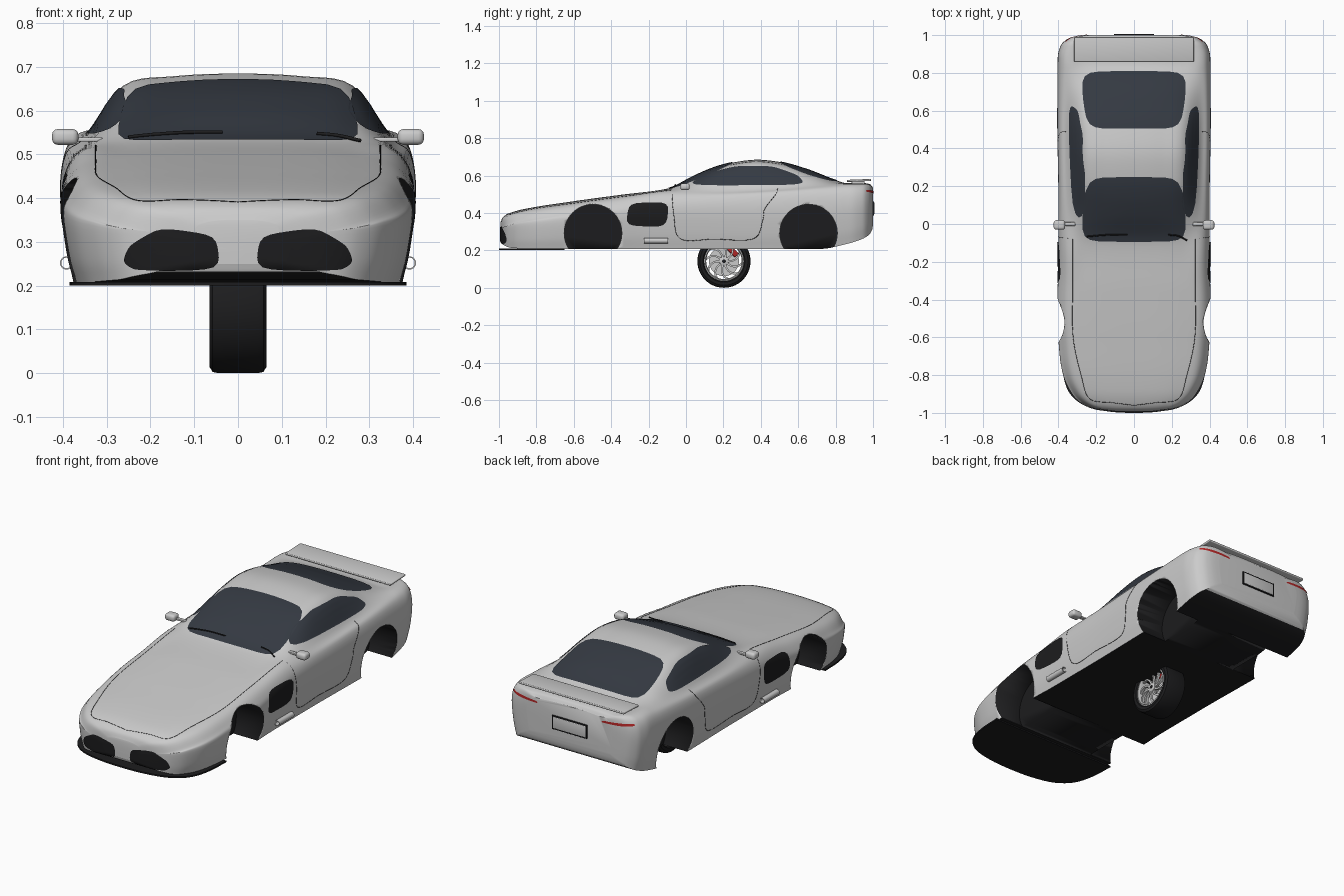
import bpy, bmesh, math
from mathutils import Vector, Matrix
from mathutils.bvhtree import BVHTree

if "Cube" in bpy.data.objects:
    bpy.data.objects.remove(bpy.data.objects["Cube"])


def mat(name, r, g, b):
    m = bpy.data.materials.new(name)
    m.diffuse_color = (r, g, b, 1)
    m.use_nodes = True
    m.node_tree.nodes["Principled BSDF"].inputs["Base Color"].default_value = m.diffuse_color
    return m


DARK = mat("black_trim", .012, .012, .013)
GLASS = mat("tinted_glass", .035, .042, .055)
RED = mat("red", .45, .02, .02)
PALE = mat("pale_metal", .62, .62, .6)


def finish(name, bm, material=None, angle=35, mirror=False, recalc=True):
    if recalc:
        bmesh.ops.recalc_face_normals(bm, faces=bm.faces[:])
    me = bpy.data.meshes.new(name)
    bm.to_mesh(me)
    bm.free()
    ob = bpy.data.objects.new(name, me)
    bpy.context.collection.objects.link(ob)
    if material:
        me.materials.append(material)
    if mirror:
        ob.modifiers.new("Mirror", 'MIRROR')
    bpy.ops.object.select_all(action='DESELECT')
    ob.select_set(True)
    bpy.context.view_layer.objects.active = ob
    bpy.ops.object.shade_smooth_by_angle(angle=math.radians(angle))
    return ob


def interp(keys, y):
    """Monotone cubic through (y, value) keys."""
    d = [(b[1] - a[1]) / (b[0] - a[0]) for a, b in zip(keys, keys[1:])]
    m = [d[0]] + [2 * p * q / (p + q) if p * q > 0 else 0 for p, q in zip(d, d[1:])] + [d[-1]]
    for i in range(len(d)):
        if y <= keys[i + 1][0] or i == len(d) - 1:
            h = keys[i + 1][0] - keys[i][0]
            t = (y - keys[i][0]) / h
            return ((2*t**3 - 3*t*t + 1) * keys[i][1] + (t**3 - 2*t*t + t) * h * m[i]
                    + (3*t*t - 2*t**3) * keys[i + 1][1] + (t**3 - t*t) * h * m[i + 1])


def catmull(pts, n):
    p = [2 * pts[0] - pts[1]] + pts + [2 * pts[-1] - pts[-2]]
    out = []
    for a, b, c, d in zip(p, p[1:], p[2:], p[3:]):
        for k in range(n):
            t = k / n
            out.append(.5 * (2*b + (c - a)*t + (2*a - 5*b + 4*c - d)*t*t + (3*b - a - 3*c + d)*t**3))
    return out + [pts[-1]]


# Body lines along the length: half width, underside, roof line, belt line
WIDTH = [(-.992, .11), (-.98, .2), (-.955, .27), (-.9, .328), (-.8, .375), (-.7, .393), (-.45, .408),
         (-.2, .4), (.1, .4), (.6, .407), (.88, .404), (.945, .388), (.98, .352), (.995, .305), (1, .26)]
UNDER = [(-.992, .25), (-.975, .228), (-.93, .213), (-.8, .208), (.72, .208), (.85, .232), (.94, .26),
         (.98, .285), (.995, .31), (1, .335)]
NOSE = [(-.992, .35), (-.98, .376), (-.95, .396), (-.88, .418), (-.6, .463), (-.35, .497), (-.1, .53)]
TAIL = [(.86, .56), (.95, .56), (.985, .553), (1, .535)]
ROOF = NOSE + [(.05, .601), (.15, .643), (.24, .668), (.38, .685), (.5, .673), (.65, .632), (.8, .575)] + TAIL
BELT = NOSE + [(.3, .542), (.8, .557)] + TAIL

# Lofted body shell
bm = bmesh.new()
rings = []
for i in range(101):
    y = .004 + .996 * math.sin((i / 50 - 1) * math.pi / 2)
    w, zb, zt, zd = (interp(k, y) for k in (WIDTH, UNDER, ROOF, BELT))
    c = min(1, max(0, (zt - zd) / .08))           # how much cabin there is here
    back = min(1, max(0, y + .3))
    half = [(.925*w, zb), (.97*w, zb + .25*(zd - zb)), (w, zb + .62*(zd - zb)),
            (.965*w, zd - .06 + .02*back), (.86*w, zd - .018 + .012*back),
            (.65*w, zt - .006 - .022*c), (.36*w, zt - .001 - .005*c), (0, zt)]
    pts = [Vector((x, y, z)) for x, z in half]
    pts += [Vector((-p.x, p.y, p.z)) for p in pts[-2::-1]]
    rings.append([bm.verts.new(p) for p in catmull(pts, 5)])
for a, b in zip(rings, rings[1:]):
    for j in range(len(a)):
        k = (j + 1) % len(a)
        bm.faces.new((a[j], a[k], b[k], b[j]))
bm.faces.new(rings[0])
bm.faces.new(rings[-1])
bmesh.ops.recalc_face_normals(bm, faces=bm.faces[:])
SKIN = BVHTree.FromBMesh(bm)
body = finish("body_shell", bm)

# Wheel arches cut through the shell
ARCHES, R, ZC = (-.497, .655), .154, .292
for y in ARCHES:
    for s in (-1, 1):
        bm = bmesh.new()
        bmesh.ops.create_cone(bm, cap_ends=True, segments=56, radius1=R, radius2=R, depth=.4,
                              matrix=Matrix.Translation((s * .43, y, ZC)) @ Matrix.Rotation(math.pi/2, 4, 'Y'))
        cutter = finish("arch_cutter", bm)
        cutter.hide_render = True
        mod = body.modifiers.new("Arch", 'BOOLEAN')
        mod.operation, mod.solver, mod.object = 'DIFFERENCE', 'EXACT', cutter
        bpy.context.view_layer.objects.active = body
        bpy.ops.object.modifier_move_to_index(modifier=mod.name, index=0)
        bpy.ops.object.modifier_apply(modifier=mod.name)
        bpy.data.objects.remove(cutter)
body.data.materials.clear()
body.data.materials.append(None)
body.data.materials.append(DARK)
for f in body.data.polygons:
    c = f.center
    in_arch = any(math.hypot(c.y - y, c.z - ZC) < R - 1e-5 for y in ARCHES)
    if in_arch or (f.normal.z < -.75 and c.z < .3):
        f.material_index = 1

VIEWS = {'front': lambda u, v: (Vector((u, -2, v)), Vector((0, 1, 0))),
         'rear': lambda u, v: (Vector((u, 2, v)), Vector((0, -1, 0))),
         'side': lambda u, v: (Vector((2, u, v)), Vector((-1, 0, 0))),
         'top': lambda u, v: (Vector((u, v, 2)), Vector((0, 0, -1)))}


def project(view, p, off):
    o, d = VIEWS[view](p[0], p[1])
    hit, n, _, _ = SKIN.ray_cast(o, d)
    return hit + n * off if hit else None


def panel(name, view, outline, material, mirror=True, off=.003, rounds=3):
    """Patch with rounded corners laid onto the body skin."""
    pts = [Vector(p) for p in outline]
    pts = [a.lerp(b, k / 6) for a, b in zip(pts, pts[1:] + pts[:1]) for k in range(6)]
    for _ in range(rounds):
        pts = [(a + 2*b + c) / 4 for a, b, c in zip(pts[-1:] + pts[:-1], pts, pts[1:] + pts[:1])]
    mid = sum(pts, Vector((0, 0))) / len(pts)
    bm, n = bmesh.new(), len(pts)
    loops = [[bm.verts.new(project(view, mid.lerp(p, k / 10), off)) for p in pts] for k in range(1, 11)]
    centre = bm.verts.new(project(view, mid, off))
    for j in range(n):
        bm.faces.new((centre, loops[0][j], loops[0][(j + 1) % n]))
        for a, b in zip(loops, loops[1:]):
            bm.faces.new((a[j], b[j], b[(j + 1) % n], a[(j + 1) % n]))
    bm.normal_update()
    if sum(f.normal.dot(VIEWS[view](0, 0)[1]) for f in bm.faces) > 0:
        bmesh.ops.reverse_faces(bm, faces=bm.faces[:])
    return finish(name, bm, material, 60, mirror, recalc=False)


def seam(name, view, line, depth=.0013, mirror=True, off=0):
    """Thin dark line following the skin."""
    cu = bpy.data.curves.new(name, 'CURVE')
    cu.dimensions, cu.bevel_depth, cu.bevel_resolution = '3D', depth, 0
    pts = [project(view, p, off) for p in catmull([Vector(p) for p in line], 8)]
    for s in ((1, -1) if mirror else (1,)):
        sp = cu.splines.new('POLY')
        sp.points.add(len(pts) - 1)
        for q, p in zip(sp.points, pts):
            q.co = (p.x * s, p.y, p.z, 1)
    cu.materials.append(DARK)
    bpy.context.collection.objects.link(bpy.data.objects.new(name, cu))


# Glass
panel("windscreen", 'top', [(-.285, -.09), (0, -.095), (.285, -.09), (.25, .245), (0, .25), (-.25, .245)], GLASS, False)
panel("rear_window", 'top', [(-.25, .505), (0, .505), (.25, .505), (.285, .805), (0, .81), (-.285, .805)], GLASS, False)
panel("side_window", 'side', [(.0, .545), (.12, .61), (.27, .65), (.46, .65), (.6, .6), (.63, .56), (.57, .548)], GLASS)

# Openings, lamps and seams
panel("front_intake", 'front', [(.262, .255), (.248, .292), (.178, .333), (.05, .315), (.04, .238), (.235, .234)], DARK)
panel("side_vent", 'side', [(-.322, .332), (-.305, .452), (-.09, .458), (-.105, .325)], DARK)
panel("tail_lamp", 'rear', [(.19, .502), (.3, .506), (.365, .512), (.362, .522), (.3, .52), (.2, .513)], RED, rounds=1)
seam("door_seam", 'side', [(-.075, .515), (-.065, .39), (-.03, .262), (.15, .26), (.36, .262), (.41, .36),
                           (.42, .42), (.48, .5), (.49, .53)])
seam("bonnet_seam", 'top', [(.325, -.08), (.325, -.35), (.322, -.6), (.28, -.8), (.235, -.925), (.12, -.945), (0, -.96)])
seam("wiper_long", 'top', [(-.25, -.065), (-.14, -.055), (-.035, -.055)], .004, False, .006)
seam("wiper_short", 'top', [(.18, -.055), (.23, -.06), (.28, -.085)], .004, False, .006)


def box(name, centre, size, material=None, bevel=.004, mirror=False, tilt=0):
    bm = bmesh.new()
    bmesh.ops.create_cube(bm, size=1, matrix=Matrix.Translation(centre) @ Matrix.Rotation(tilt, 4, 'X')
                          @ Matrix.Diagonal((*size, 1)))
    bmesh.ops.bevel(bm, geom=bm.edges[:], offset=bevel, segments=3, affect='EDGES', profile=.5)
    return finish(name, bm, material, 40, mirror)


# Tail spoiler, number plate, door mirrors
box("spoiler", (0, .925, .574), (.635, .13, .011), tilt=.04)
box("spoiler_mount", (.24, .92, .562), (.02, .07, .03), mirror=True)
box("plate_frame", (0, 1.0, .425), (.21, .012, .075), DARK, .002)
box("plate", (0, 1.003, .425), (.196, .01, .062), PALE, .002).location.y = -.001
box("mirror_head", (.395, -.005, .54), (.06, .05, .036), None, .013, True)
box("mirror_stalk", (.345, 0, .534), (.07, .02, .01), None, .003, True)

# Front splitter
bm = bmesh.new()
half = [(.385, -.65), (.378, -.78), (.345, -.89), (.265, -.96), (.14, -.992), (0, -1)]
edge = catmull([Vector((x, y, .201)) for x, y in half + [(-x, y) for x, y in half[-2::-1]]], 4)
face = bm.faces.new([bm.verts.new(p) for p in edge])
ext = bmesh.ops.extrude_face_region(bm, geom=[face])
bmesh.ops.translate(bm, vec=(0, 0, .008), verts=[v for v in ext['geom'] if isinstance(v, bmesh.types.BMVert)])
finish("front_splitter", bm, DARK)


def lathe(name, profile, centre, axis='X', material=None, mirror=False, seg=64):
    """Closed ring of (along, radius) points turned about the x or y axis."""
    bm, loops = bmesh.new(), []
    for i in range(seg):
        a = 2 * math.pi * i / seg
        c, s = math.cos(a), math.sin(a)
        loops.append([bm.verts.new(Vector(centre) + Vector((t, r*c, r*s) if axis == 'X' else (r*c, t, r*s)))
                      for t, r in profile])
    for a, b in zip(loops, loops[1:] + loops[:1]):
        for j in range(len(profile)):
            k = (j + 1) % len(profile)
            bm.faces.new((a[j], a[k], b[k], b[j]))
    return finish(name, bm, material, 35, mirror)


# Side exhausts
lathe("side_exhaust", [(-.065, .015), (.065, .015), (.065, .012), (-.065, .012)], (.392, -.16, .252), 'Y', PALE, True, 24)

# Single wheel under the middle
HUB = Vector((0, .203, .142))
lathe("tyre", [(-.055, .104), (-.064, .112), (-.065, .128), (-.058, .139), (-.045, .142), (.045, .142),
               (.058, .139), (.065, .128), (.064, .112), (.055, .104)], HUB, 'X', DARK, seg=72)
lathe("rim", [(-.056, .106), (.058, .106), (.06, .1), (.048, .095), (-.056, .098)], HUB, 'X', PALE)
lathe("hub", [(.02, .004), (.02, .026), (.05, .024), (.054, .012), (.054, .004)], HUB, 'X', PALE, seg=32)
lathe("hub_cap", [(.02, .0005), (.02, .01), (.055, .01), (.056, .0005)], HUB, 'X', DARK, seg=24)
lathe("brake_disc", [(.008, .01), (.008, .08), (.016, .08), (.016, .01)], HUB, 'X', PALE)

bm = bmesh.new()
for i in range(10):
    rows = []
    for k in range(7):
        t = k / 6
        r, a = .02 + .079 * t, i * math.pi / 5 + .55 * t * t
        hw, x = .0065 - .003 * math.sin(t * math.pi) + .003 * t, .047 + .004 * math.sin(t * 3)
        d, n = Vector((0, math.cos(a), math.sin(a))), Vector((0, -math.sin(a), math.cos(a)))
        rows.append([bm.verts.new(HUB + d*r + n*hw*s + Vector((x + e, 0, 0)))
                     for s, e in ((-1, 0), (1, 0), (1, -.014), (-1, -.014))])
    for a, b in zip(rows, rows[1:]):
        for j in range(4):
            bm.faces.new((a[j], a[(j+1) % 4], b[(j+1) % 4], b[j]))
    bm.faces.new(rows[0])
    bm.faces.new(rows[-1])
finish("spokes", bm, PALE)
box("brake_caliper", HUB + Vector((.018, .048, .052)), (.026, .03, .06), RED, .005, tilt=math.radians(45))
